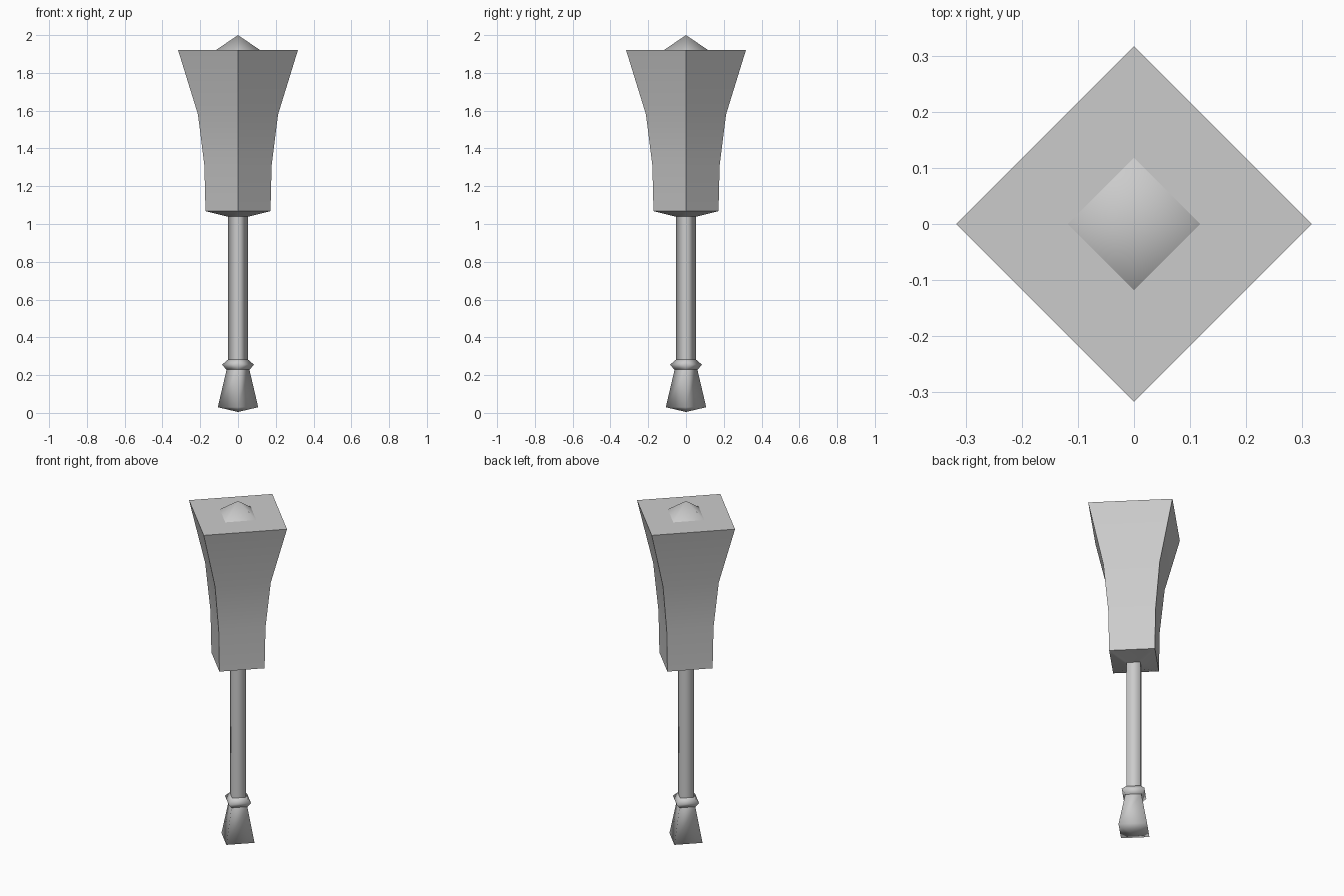
import bpy, bmesh, math

cube = bpy.data.objects.get("Cube")
if cube:
    bpy.data.objects.remove(cube, do_unlink=True)

grey = bpy.data.materials.new("plain grey")
grey.use_nodes = True
colour = (0.6, 0.6, 0.6, 1)
grey.diffuse_color = colour
grey.node_tree.nodes["Principled BSDF"].inputs["Base Color"].default_value = colour


def square_lathe(name, profile, sharp_corners=False):
    """Sweep (radius, height) points round four corners on the x and y axes."""
    bm = bmesh.new()
    rings = []
    for radius, z in profile:
        if radius == 0:
            rings.append([bm.verts.new((0, 0, z))] * 4)
        else:
            angles = [i * math.pi / 2 for i in range(4)]
            rings.append([bm.verts.new((radius * math.cos(a), radius * math.sin(a), z))
                          for a in angles])
    for low, high in zip(rings, rings[1:]):
        for i in range(4):
            j = (i + 1) % 4
            corners = dict.fromkeys((low[i], low[j], high[j], high[i]))
            bm.faces.new(list(corners))
    bmesh.ops.recalc_face_normals(bm, faces=bm.faces)
    mesh = bpy.data.meshes.new(name)
    bm.to_mesh(mesh)
    bm.free()
    mesh.materials.append(grey)
    obj = bpy.data.objects.new(name, mesh)
    bpy.context.collection.objects.link(obj)
    bpy.ops.object.select_all(action="DESELECT")
    obj.select_set(True)
    bpy.context.view_layer.objects.active = obj
    if sharp_corners:
        bpy.ops.object.shade_smooth_by_angle(angle=math.radians(30))
    else:
        bpy.ops.object.shade_smooth()
    return obj


# Flared pommel at the foot of the handle
square_lathe("pommel", [(0, 0.005), (0.107, 0.03), (0.06, 0.23)])
# Ring between pommel and shaft
square_lathe("collar", [(0.06, 0.228), (0.085, 0.255), (0.053, 0.282)])
# Straight shaft
square_lathe("shaft", [(0.052, 0.27), (0.052, 1.045)])
# Shallow underside of the head
square_lathe("head_underside", [(0.05, 1.038), (0.172, 1.068)])
# Flared head with a flat top
square_lathe("head", [(0.172, 1.068), (0.178, 1.31), (0.212, 1.58),
                      (0.317, 1.92), (0, 1.92)], sharp_corners=True)
# Small pyramid cap
square_lathe("cap", [(0.118, 1.92), (0, 2.0)])
